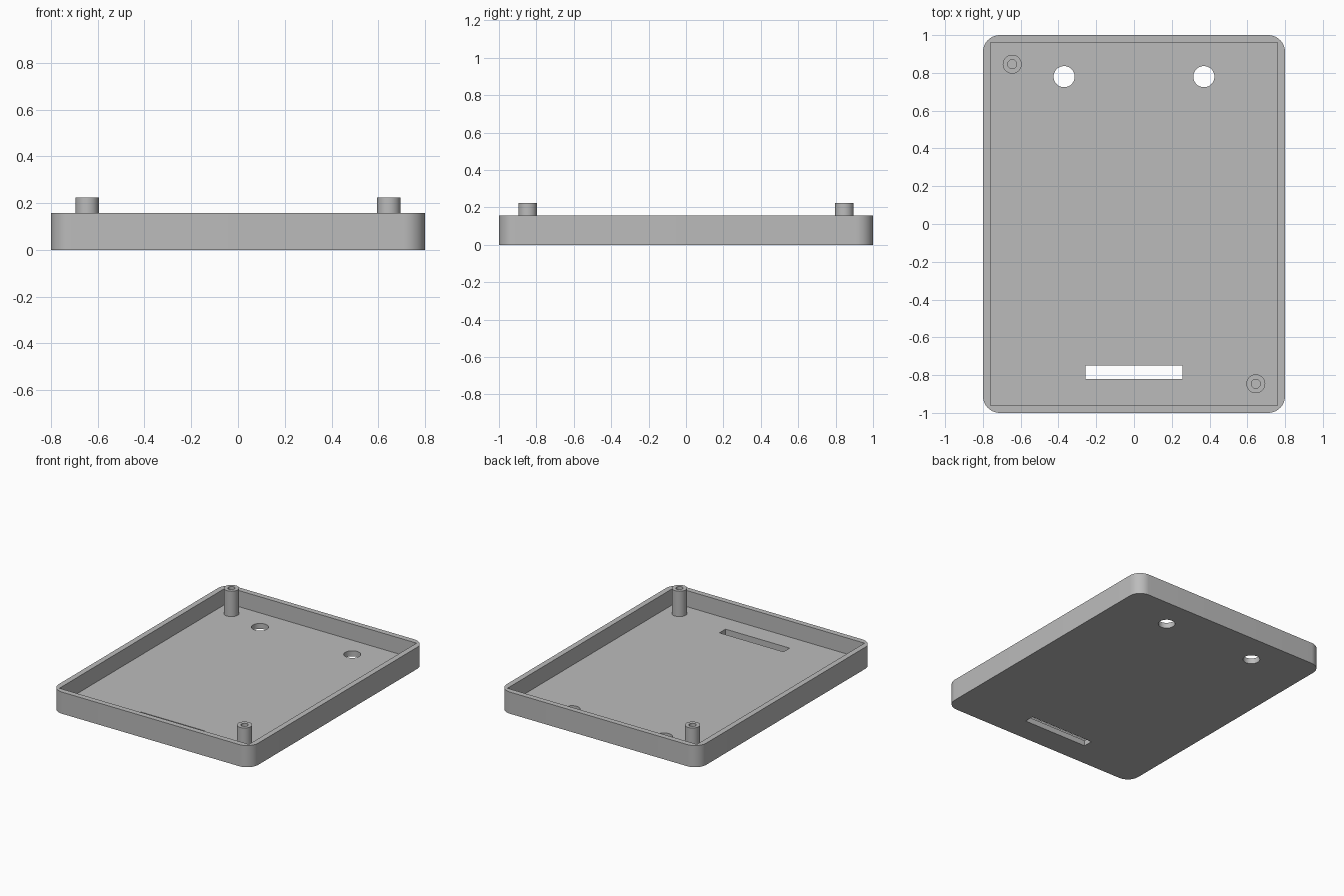
import bpy, bmesh, math

HEIGHT, FLOOR, WALL = 0.157, 0.04, 0.04
POST_TOP = 0.224

if "Cube" in bpy.data.objects:
    bpy.data.objects.remove(bpy.data.objects["Cube"])

grey = bpy.data.materials.new("plain grey")
grey.use_nodes = True
grey.diffuse_color = (0.5, 0.5, 0.5, 1)
grey.node_tree.nodes["Principled BSDF"].inputs["Base Color"].default_value = (0.5, 0.5, 0.5, 1)


def prism(name, outline, z0, z1):
    """Solid made by extruding a flat outline from z0 to z1."""
    bm = bmesh.new()
    face = bm.faces.new([bm.verts.new((x, y, z0)) for x, y in outline])
    top = bmesh.ops.extrude_face_region(bm, geom=[face])["geom"]
    bmesh.ops.translate(bm, vec=(0, 0, z1 - z0),
                        verts=[v for v in top if isinstance(v, bmesh.types.BMVert)])
    bmesh.ops.recalc_face_normals(bm, faces=bm.faces)
    mesh = bpy.data.meshes.new(name)
    bm.to_mesh(mesh)
    bm.free()
    mesh.materials.append(grey)
    obj = bpy.data.objects.new(name, mesh)
    bpy.context.collection.objects.link(obj)
    return obj


def circle(x, y, r, n=48):
    return [(x + r * math.cos(math.tau * i / n), y + r * math.sin(math.tau * i / n))
            for i in range(n)]


def rectangle(x0, x1, y0, y1):
    return [(x0, y0), (x1, y0), (x1, y1), (x0, y1)]


def rounded_rectangle(w, d, r, n=12):
    points = []
    for corner, (sx, sy) in enumerate([(1, 1), (-1, 1), (-1, -1), (1, -1)]):
        for i in range(n + 1):
            a = (corner + i / n) * math.pi / 2
            points.append((sx * (w - r) + r * math.cos(a), sy * (d - r) + r * math.sin(a)))
    return points


def select_only(obj):
    bpy.ops.object.select_all(action="DESELECT")
    obj.select_set(True)
    bpy.context.view_layer.objects.active = obj


def cut(obj, cutters):
    """Subtract each cutter, then remove it."""
    select_only(obj)
    for cutter in cutters:
        cutter.hide_render = True
        mod = obj.modifiers.new("cut", "BOOLEAN")
        mod.operation, mod.solver, mod.object = "DIFFERENCE", "EXACT", cutter
        bpy.ops.object.modifier_apply(modifier=mod.name)
        bpy.data.objects.remove(cutter)
    bpy.ops.object.shade_smooth_by_angle(angle=math.radians(30))


# Tray: rounded outside, square-cornered pocket, two round holes and a slot
tray = prism("tray", rounded_rectangle(0.8, 1.0, 0.09), 0, HEIGHT)
ix, iy = 0.8 - WALL, 1.0 - WALL
cut(tray, [
    prism("pocket_cutter", rectangle(-ix, ix, -iy, iy), FLOOR, 0.5),
    prism("left_hole_cutter", circle(0.37, 0.78, 0.056), -0.1, 0.1),
    prism("right_hole_cutter", circle(-0.37, 0.78, 0.056), -0.1, 0.1),
    prism("slot_cutter", rectangle(-0.257, 0.257, -0.82, -0.75), -0.1, 0.1),
])

# Hollow screw posts in two opposite corners
for name, x, y in [("back_screw_post", -0.645, 0.846), ("front_screw_post", 0.645, -0.846)]:
    post = prism(name, circle(x, y, 0.05), FLOOR, POST_TOP)
    cut(post, [prism("bore_cutter", circle(x, y, 0.024, 32), 0, 0.5)])
